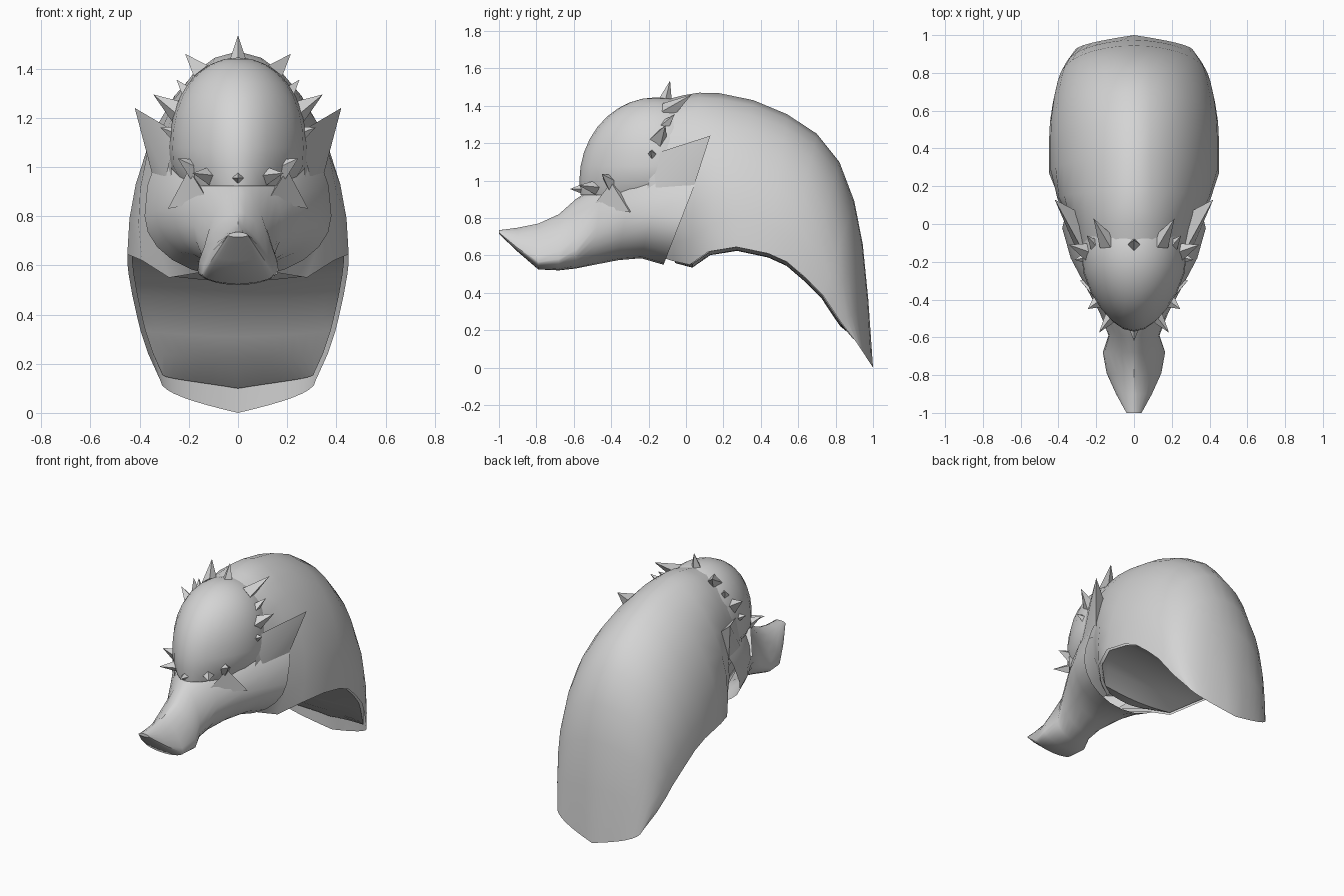
import bpy, bmesh, math
from mathutils import Vector

if "Cube" in bpy.data.objects:
    bpy.data.objects.remove(bpy.data.objects["Cube"])

grey = bpy.data.materials.new("bone_grey")
grey.diffuse_color = (0.66, 0.66, 0.66, 1)
grey.use_nodes = True
grey.node_tree.nodes["Principled BSDF"].inputs["Base Color"].default_value = grey.diffuse_color


def finish(name, bm, angle=40):
    bmesh.ops.remove_doubles(bm, verts=bm.verts, dist=0.0005)
    bmesh.ops.recalc_face_normals(bm, faces=bm.faces)
    me = bpy.data.meshes.new(name)
    bm.to_mesh(me)
    bm.free()
    me.materials.append(grey)
    ob = bpy.data.objects.new(name, me)
    bpy.context.collection.objects.link(ob)
    bpy.ops.object.select_all(action='DESELECT')
    ob.select_set(True)
    bpy.context.view_layer.objects.active = ob
    bpy.ops.object.shade_smooth_by_angle(angle=math.radians(angle))
    return ob


def loft(bm, rows, closed=False):
    grid = [[bm.verts.new(p) for p in row] for row in rows]
    n = len(rows[0])
    for a, b in zip(grid, grid[1:]):
        for i in range(n if closed else n - 1):
            j = (i + 1) % n
            bm.faces.new((a[i], a[j], b[j], b[i]))
    return grid


# Neck hood: arched ribs, each (crown y, z, half width, rim x, y, z, straightness)
ribs = [
    (-.10, 1.435, .275, .10, -.28, .64, .0),
    (-.01, 1.457, .31, .16, -.07, .57, .0),
    (.07, 1.47, .35, .28, .02, .55, .05),
    (.18, 1.467, .405, .39, .12, .62, .15),
    (.36, 1.43, .45, .45, .27, .645, .15),
    (.54, 1.355, .45, .45, .44, .61, .12),
    (.70, 1.25, .445, .445, .54, .565, .1),
    (.82, 1.10, .43, .43, .64, .48, .05),
    (.90, .89, .41, .41, .73, .39, .0),
    (.945, .66, .395, .395, .77, .33, .0),
    (.975, .36, .365, .365, .83, .24, .1),
    (1.0, 0, .315, .315, .915, .13, .9),
]
N = 8


def rib_points(cy, cz, w, rx, ry, rz, k):
    end = math.pi - math.asin(rx / w) if rx < w else math.pi / 2
    pts = []
    for i in range(-N, N + 1):
        a = end * abs(i) / N
        f = (1 - k) * (1 - math.cos(a)) / (1 - math.cos(end)) + k * a / end
        pts.append(Vector((math.copysign(w * math.sin(a), i),
                           cy + (ry - cy) * f, cz + (rz - cz) * f)))
    return pts


bm = bmesh.new()
grid = loft(bm, [rib_points(*r) for r in ribs])
bmesh.ops.recalc_face_normals(bm, faces=bm.faces)
bm.normal_update()
middle = Vector((0, .3, .8))
inner = []
for row in grid:
    line = []
    for v in row:
        n = v.normal if v.normal.dot(v.co - middle) > 0 else -v.normal
        line.append(v.co - n * .02)
    inner.append(line)
# The neck inside stops short of the tail edge
inner[-1] = [p.lerp(q, .28) for p, q in zip(inner[-1], inner[-2])]
finish("neck_hood", bm)

# Neck filling the hood, and its underside stretched from rim to rim
bm = bmesh.new()
loft(bm, inner)
under = []
for row in inner[1:-1]:
    a, b = row[0], row[-1]
    under.append([a.lerp(b, i / (2 * N)) - Vector((0, 0, .02 * math.sin(math.pi * i / (2 * N))))
                  for i in range(2 * N + 1)])
under.append(inner[-1])
loft(bm, under)
finish("neck", bm)

# Head and snout: (y, half width, top z, widest z, bottom z, top exponent, lean)
sections = [
    (-1.0, .04, .735, .722, .715, 1.0, 0),
    (-.90, .095, .748, .64, .62, 1.3, 0),
    (-.79, .145, .77, .565, .525, 1.4, 0),
    (-.68, .165, .82, .58, .52, 1.3, 0),
    (-.59, .135, .90, .63, .53, 1.1, 0),
    (-.49, .18, .99, .76, .55, 1.0, .08),
    (-.36, .26, 1.08, .82, .575, 1.0, .15),
    (-.24, .335, 1.16, .82, .585, 1.0, .25),
    (-.12, .38, 1.22, .80, .55, .9, .39),
]
M = 24
rows = []
for y, w, zt, zw, zb, e, lean in sections:
    row = []
    for i in range(M):
        a = 2 * math.pi * i / M
        c, s = math.cos(a), math.sin(a)
        x = w * math.copysign(abs(c) ** (e if s > 0 else 1), c)
        z = zw + (zt - zw) * s ** e if s > 0 else zw + (zw - zb) * s
        row.append((x, y + lean * (z - zb), z))
    rows.append(row)
bm = bmesh.new()
grid = loft(bm, rows, closed=True)
bm.faces.new(grid[0])
finish("head_and_snout", bm)

# Skull dome, drawn in to a blunt point at the brow and open where it is buried
bm = bmesh.new()
bmesh.ops.create_uvsphere(bm, u_segments=24, v_segments=18, radius=1)
for v in bm.verts:
    x, y, z = v.co
    taper = (1 - .22 * max(0, -y) ** 2) * (1 + .18 * max(0, z) + .9 * min(0, z))
    v.co = (x * .275 * taper, y * .41 - .16, z * .445 + 1.0)
hidden = [v for v in bm.verts if v.co.z < .87 or v.co.y > .06]
bmesh.ops.delete(bm, geom=hidden, context='VERTS')
finish("skull_dome", bm)


def spike(bm, base, tip, r, sides=4):
    base, tip = Vector(base), Vector(tip)
    d = tip - base
    q = d.to_track_quat('Z', 'Y')
    start = base - d.normalized() * .03
    ring = [bm.verts.new(start + q @ Vector((
        r * math.cos(2 * math.pi * i / sides),
        r * math.sin(2 * math.pi * i / sides), 0))) for i in range(sides)]
    top = bm.verts.new(tip)
    for i in range(sides):
        bm.faces.new((ring[i], ring[(i + 1) % sides], top))
    bm.faces.new(ring[::-1])


# Spikes: (base, tip, radius), the paired ones mirrored in x
paired = {
    "crown_spikes": [
        ((.15, -.08, 1.385), (.215, .03, 1.46), .05),
        ((.215, -.1, 1.31), (.25, -.06, 1.355), .035),
        ((.26, -.14, 1.235), (.345, -.11, 1.295), .05),
        ((.265, -.18, 1.14), (.315, -.19, 1.16), .04)],
    "brow_spikes": [
        ((.19, -.41, 1.0), (.245, -.45, 1.035), .05),
        ((.12, -.49, .965), (.185, -.575, .975), .045)],
}
single = {"crown_spikes": ((0, -.11, 1.43), (0, -.085, 1.535), .045),
          "brow_spikes": ((0, -.55, .955), (0, -.62, .955), .04)}
for name, items in paired.items():
    bm = bmesh.new()
    for s in (-1, 1):
        for b, t, r in items:
            spike(bm, (s * b[0], b[1], b[2]), (s * t[0], t[1], t[2]), r)
    spike(bm, *single[name])
    finish(name, bm, 20)


def hull_part(name, points, faces, side, angle):
    bm = bmesh.new()
    vs = [bm.verts.new((side * x, y, z)) for x, y, z in points]
    for f in faces:
        bm.faces.new([vs[i] for i in f])
    finish(name, bm, angle)


# Ears swept back from the head, and brow ridges over the cheeks
for side, s in (("left", 1), ("right", -1)):
    hull_part(side + "_ear", [
        (.42, .13, 1.24), (.25, -.18, 1.14), (.295, -.16, .95),
        (.33, .02, .9), (.25, .04, 1.1)],
        [(0, 1, 2), (0, 2, 3), (0, 3, 4), (0, 4, 1), (1, 4, 3, 2)], s, 35)
    hull_part(side + "_brow_ridge", [
        (.285, -.3, .83), (.12, -.5, .86), (.2, -.4, .99), (.1, -.25, .9)],
        [(0, 1, 2), (0, 2, 3), (0, 3, 1), (1, 3, 2)], s, 35)
